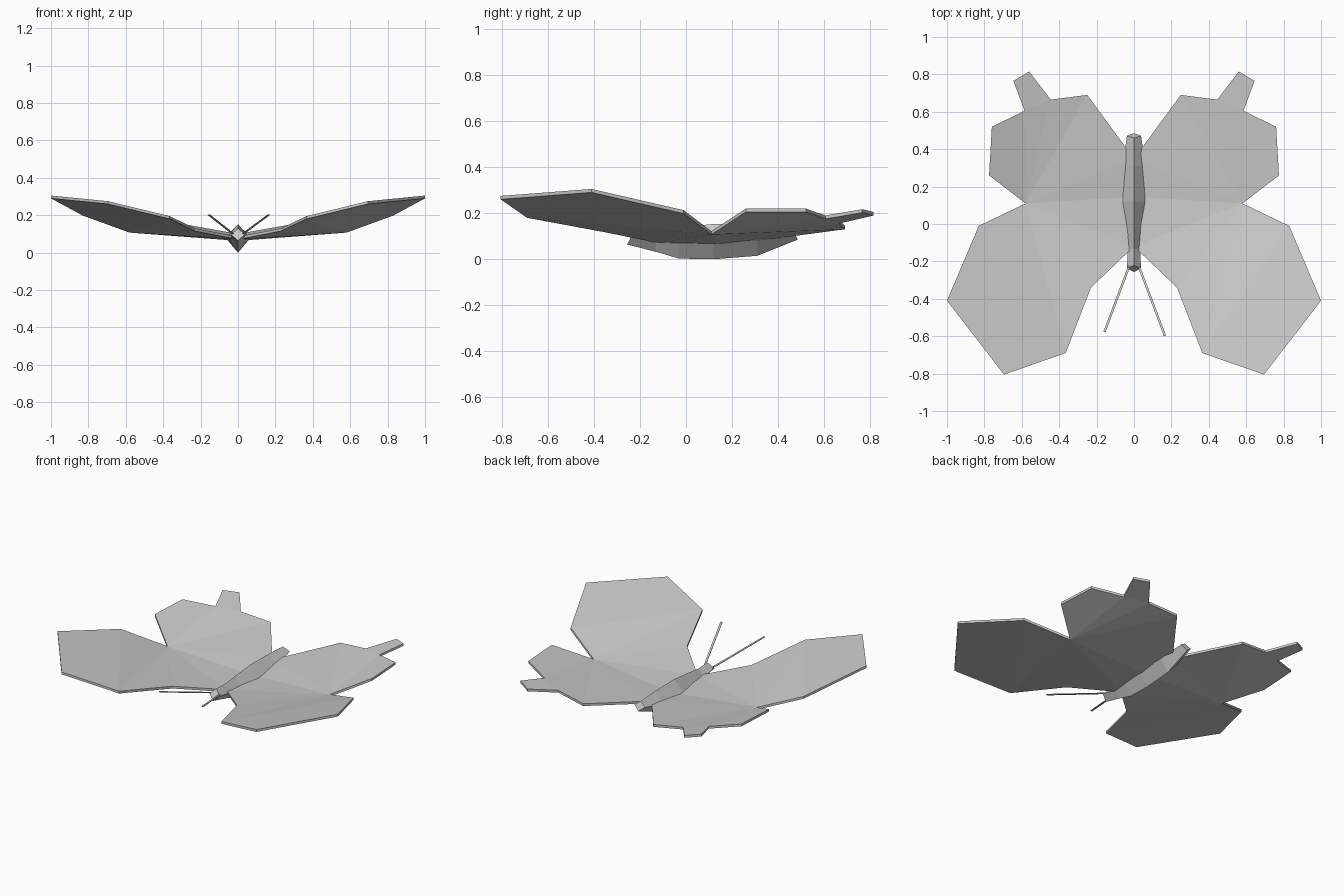
import bpy, bmesh
from mathutils import Vector

if "Cube" in bpy.data.objects:
    bpy.data.objects.remove(bpy.data.objects["Cube"])


def make_object(name, bm):
    bmesh.ops.recalc_face_normals(bm, faces=bm.faces)
    mesh = bpy.data.meshes.new(name)
    bm.to_mesh(mesh)
    bm.free()
    obj = bpy.data.objects.new(name, mesh)
    bpy.context.collection.objects.link(obj)
    return obj


def wing(name, points, faces, thickness=0.015):
    """Folded sheet given thickness straight down, mirrored across the body."""
    bm = bmesh.new()
    v = [bm.verts.new(p) for p in points]
    for f in faces:
        bm.faces.new([v[i] for i in f])
    bmesh.ops.recalc_face_normals(bm, faces=bm.faces)
    low = bmesh.ops.extrude_face_region(bm, geom=bm.faces[:], use_keep_orig=True)
    moved = [g for g in low["geom"] if isinstance(g, bmesh.types.BMVert)]
    bmesh.ops.translate(bm, verts=moved, vec=(0, 0, -thickness))
    obj = make_object(name, bm)
    obj.modifiers.new("mirror", "MIRROR")
    return obj


# Wings fold around the notch (point 0) where the two pairs meet
notch, root = (0.58, 0.11, 0.122), (0, 0.145, 0.078)
wing("front_wings",
     [notch, root, (0, -0.12, 0.085), (0.23, -0.34, 0.13), (0.365, -0.69, 0.195),
      (0.695, -0.805, 0.275), (1.0, -0.41, 0.305), (0.83, -0.01, 0.213)],
     [(0, 1, 2), (0, 2, 3), (0, 3, 4), (0, 4, 7), (4, 5, 6, 7)])
wing("rear_wings",
     [notch, root, (0, 0.35, 0.1), (0.25, 0.69, 0.145), (0.445, 0.665, 0.17),
      (0.56, 0.815, 0.205), (0.645, 0.765, 0.217), (0.585, 0.605, 0.19),
      (0.76, 0.52, 0.22), (0.775, 0.26, 0.22)],
     [(0, 1, 2), (0, 2, 3), (0, 3, 4), (0, 4, 7), (4, 5, 6, 7), (0, 7, 8, 9)])

# Body: diamond sections (y, half width, middle z, top z, bottom z, end slant)
sections = [(-0.238, 0.037, 0.097, 0.13, 0.064, -0.018),
            (-0.13, 0.034, 0.078, 0.127, 0.032, 0),
            (-0.03, 0.045, 0.07, 0.138, 0.003, 0),
            (0.12, 0.065, 0.077, 0.153, 0.0, 0),
            (0.31, 0.06, 0.082, 0.15, 0.015, 0),
            (0.472, 0.038, 0.115, 0.142, 0.085, 0.013)]
bm = bmesh.new()
rings = []
for y, w, mid, top, bottom, slant in sections:
    rings.append([bm.verts.new(p) for p in
                  ((w, y, mid), (0, y - slant, top), (-w, y, mid), (0, y + slant, bottom))])
for a, b in zip(rings, rings[1:]):
    for i in range(4):
        j = (i + 1) % 4
        bm.faces.new((a[i], a[j], b[j], b[i]))
bm.faces.new(rings[0])
bm.faces.new(rings[-1])
make_object("body", bm)


# Antennae: thin flat strips
def antenna(name, start, end):
    start, end = Vector(start), Vector(end)
    d = end - start
    bm = bmesh.new()
    bmesh.ops.create_cube(bm, size=1)
    bmesh.ops.scale(bm, vec=(0.012, d.length, 0.004), verts=bm.verts)
    obj = make_object(name, bm)
    obj.location = (start + end) / 2
    obj.rotation_mode = "QUATERNION"
    obj.rotation_quaternion = d.to_track_quat("Y", "Z")


antenna("left_antenna", (-0.02, -0.21, 0.095), (-0.157, -0.575, 0.203))
antenna("right_antenna", (0.02, -0.21, 0.095), (0.165, -0.597, 0.203))
